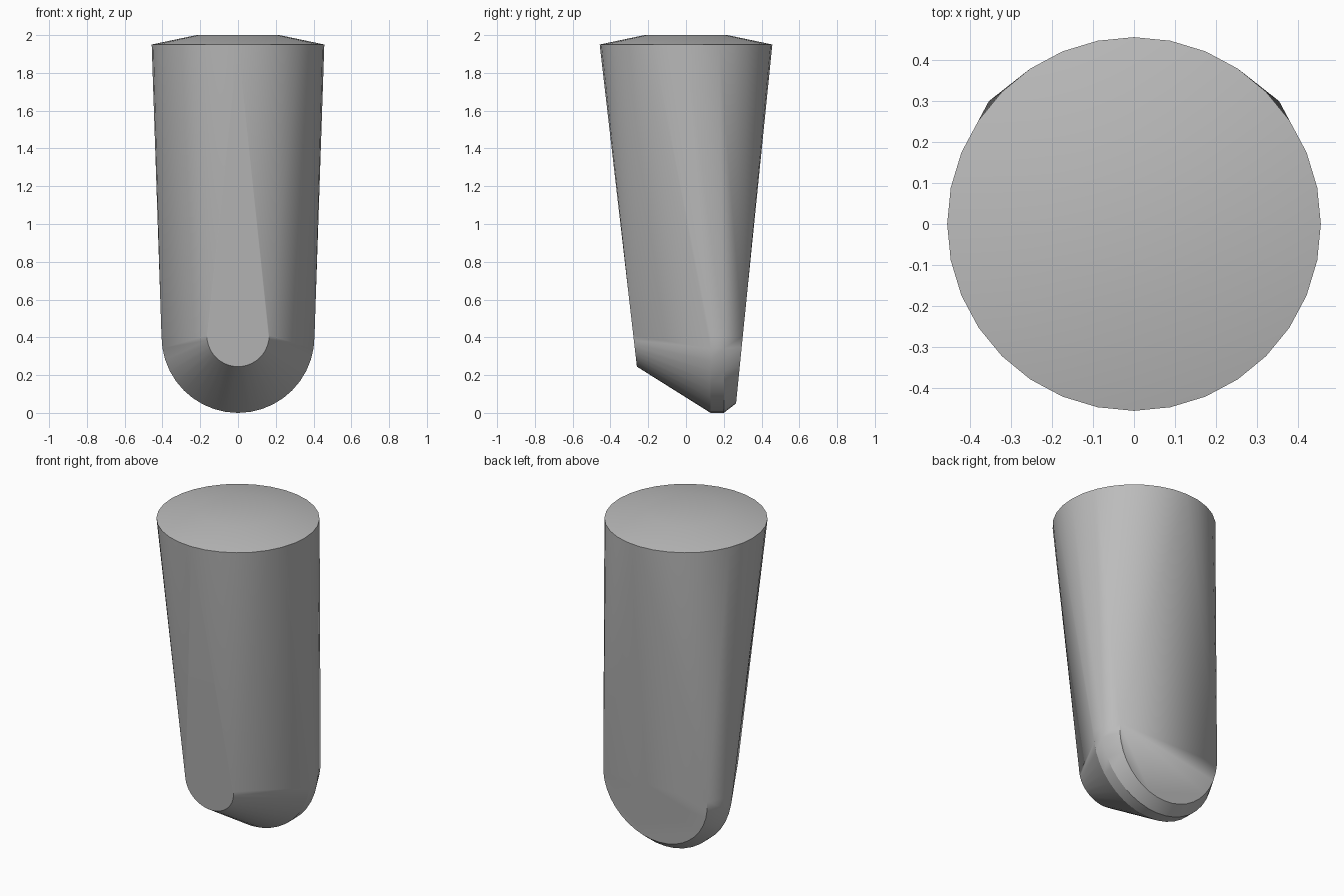
import bpy, bmesh, math

cube = bpy.data.objects.get("Cube")
if cube:
    bpy.data.objects.remove(cube, do_unlink=True)

# Grey material
mat = bpy.data.materials.new("plain_grey")
mat.use_nodes = True
grey = (0.5, 0.5, 0.5, 1)
mat.diffuse_color = grey
mat.node_tree.nodes["Principled BSDF"].inputs["Base Color"].default_value = grey


def ring(radius, z, count=32):
    """Level circle of points."""
    return [(radius * math.cos(math.tau * i / count),
             radius * math.sin(math.tau * i / count), z) for i in range(count)]


def lower_arc(radius, bottom, y, lean=0, count=20):
    """Upright half circle, open at the top; y is its depth at the bottom."""
    points = []
    for i in range(count + 1):
        a = math.pi * (1 + i / count)
        rise = radius * (1 + math.sin(a))
        points.append((radius * math.cos(a), y + lean * rise, bottom + rise))
    return points


# Tapered peg: round crown at the top, chamfered wedge tip at the bottom
sections = [
    ring(0.457, 1.95),
    ring(0.22, 2.0),
    lower_arc(0.165, 0.245, -0.26, -0.115),
    lower_arc(0.405, 0, 0.13),
    lower_arc(0.405, 0, 0.20),
    lower_arc(0.355, 0.05, 0.265, 0.1),
]
bm = bmesh.new()
for section in sections:
    for point in section:
        bm.verts.new(point)
hull = bmesh.ops.convex_hull(bm, input=bm.verts)
bmesh.ops.delete(bm, geom=[v for v in bm.verts if not v.link_faces], context='VERTS')
bmesh.ops.dissolve_limit(bm, angle_limit=math.radians(0.5),
                         verts=bm.verts, edges=bm.edges)
bmesh.ops.recalc_face_normals(bm, faces=bm.faces)
mesh = bpy.data.meshes.new("tapered_peg")
bm.to_mesh(mesh)
bm.free()
mesh.materials.append(mat)
peg = bpy.data.objects.new("tapered_peg", mesh)
bpy.context.collection.objects.link(peg)

# Smooth sides with crisp rims
bpy.ops.object.select_all(action='DESELECT')
peg.select_set(True)
bpy.context.view_layer.objects.active = peg
bpy.ops.object.shade_smooth_by_angle(angle=math.radians(30))
